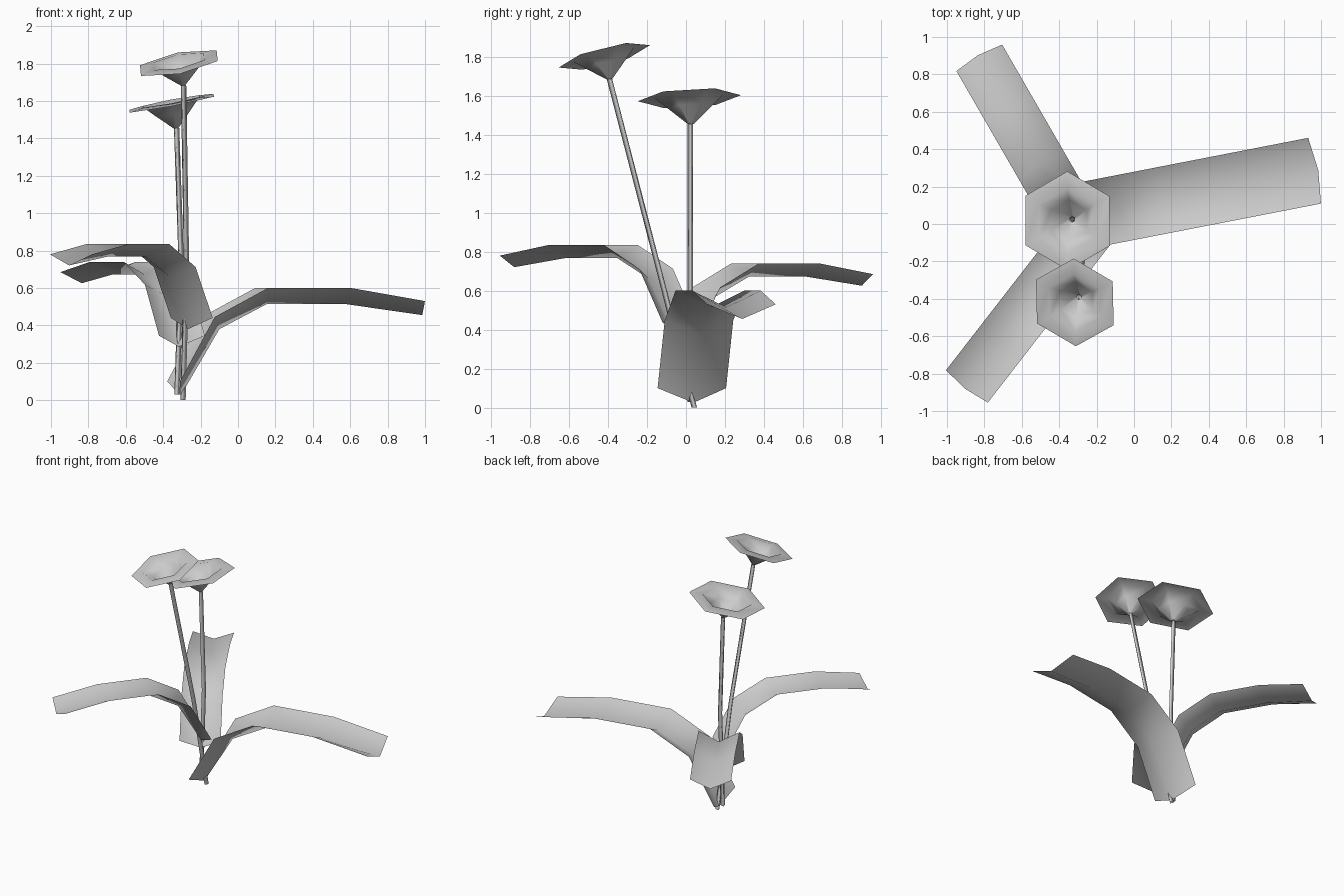
import bpy
import math
from mathutils import Vector

cube = bpy.data.objects.get("Cube")
if cube:
    bpy.data.objects.remove(cube, do_unlink=True)

grey = bpy.data.materials.new("plain_grey")
grey.use_nodes = True
GREY = (0.6, 0.6, 0.6, 1)
grey.diffuse_color = GREY
grey.node_tree.nodes["Principled BSDF"].inputs["Base Color"].default_value = GREY


def loft(name, rings, closed):
    """Skin a list of equal-length point rings into one smooth sheet."""
    n = len(rings[0])
    verts = [p for ring in rings for p in ring]
    faces = []
    for r in range(len(rings) - 1):
        for i in range(n if closed else n - 1):
            j = (i + 1) % n
            faces.append((r * n + i, r * n + j, (r + 1) * n + j, (r + 1) * n + i))
    mesh = bpy.data.meshes.new(name)
    mesh.from_pydata(verts, [], faces)
    mesh.materials.append(grey)
    mesh.shade_smooth()
    obj = bpy.data.objects.new(name, mesh)
    bpy.context.collection.objects.link(obj)
    return obj


# Leaf rows: edge distance, edge height, keel forward shift, keel drop
LEAF = [(0, 0, 0.04, 0.075), (0.19, 0.345, 0.06, 0.065), (0.48, 0.5, 0.03, 0.085),
        (0.93, 0.5, 0.0, 0.085), (1.335, 0.43, 0.02, 0.075)]


def leaf(name, base, degrees, size):
    a = math.radians(degrees)
    along = Vector((math.cos(a), math.sin(a), 0))
    side = Vector((-along.y, along.x, 0)) * 0.179
    up = Vector((0, 0, 1))
    rings = []
    for dist, height, shift, drop in LEAF:
        mid = along * dist + up * height
        row = (mid - side, mid + along * shift - up * drop, mid + side)
        rings.append([Vector(base) + p * size for p in row])
    loft(name, rings, False)


# Three arching, folded leaves
leaf("left_leaf", (-0.345, 0.03, 0.1), 11, 1)
leaf("back_leaf", (-0.30, -0.025, 0.345), 120, 0.79)
leaf("front_leaf", (-0.247, -0.035, 0.44), 232.2, 0.79)


def stem(name, points):
    rings = []
    for p in points:
        rings.append([Vector(p) + 0.017 * Vector((math.cos(t), math.sin(t), 0))
                      for t in (math.tau * k / 3 + 0.3 for k in range(3))])
    loft(name, rings, True)


# Flower profile: radius, height above the stem tip
FLOWER = [(0.015, 0), (0.11, 0.085), (0.175, 0.145), (0.265, 0.135)]


def flower(name, tip, normal, size):
    turn = Vector((0, 0, 1)).rotation_difference(Vector(normal))
    rings = []
    for radius, height in FLOWER:
        ring = []
        for k in range(6):
            t = math.tau * k / 6 + math.pi / 2
            p = Vector((radius * math.cos(t), radius * math.sin(t), height))
            ring.append(Vector(tip) + turn @ (p * size))
        rings.append(ring)
    loft(name, rings, True)


# Two thin three-sided stems, each with a six-sided cupped flower
for label, foot, middle, tip, normal, size in (
        ("tall", (-0.296, 0.045, 0), (-0.277, -0.14, 0.72), (-0.293, -0.39, 1.685), (-0.2, -0.25, 1), 0.91),
        ("short", (-0.328, 0.025, 0.03), (-0.305, 0.025, 0.72), (-0.33, 0.025, 1.455), (-0.19, -0.06, 1), 1)):
    stem(label + "_stem", (foot, middle, tip))
    flower(label + "_flower", tip, normal, size)
